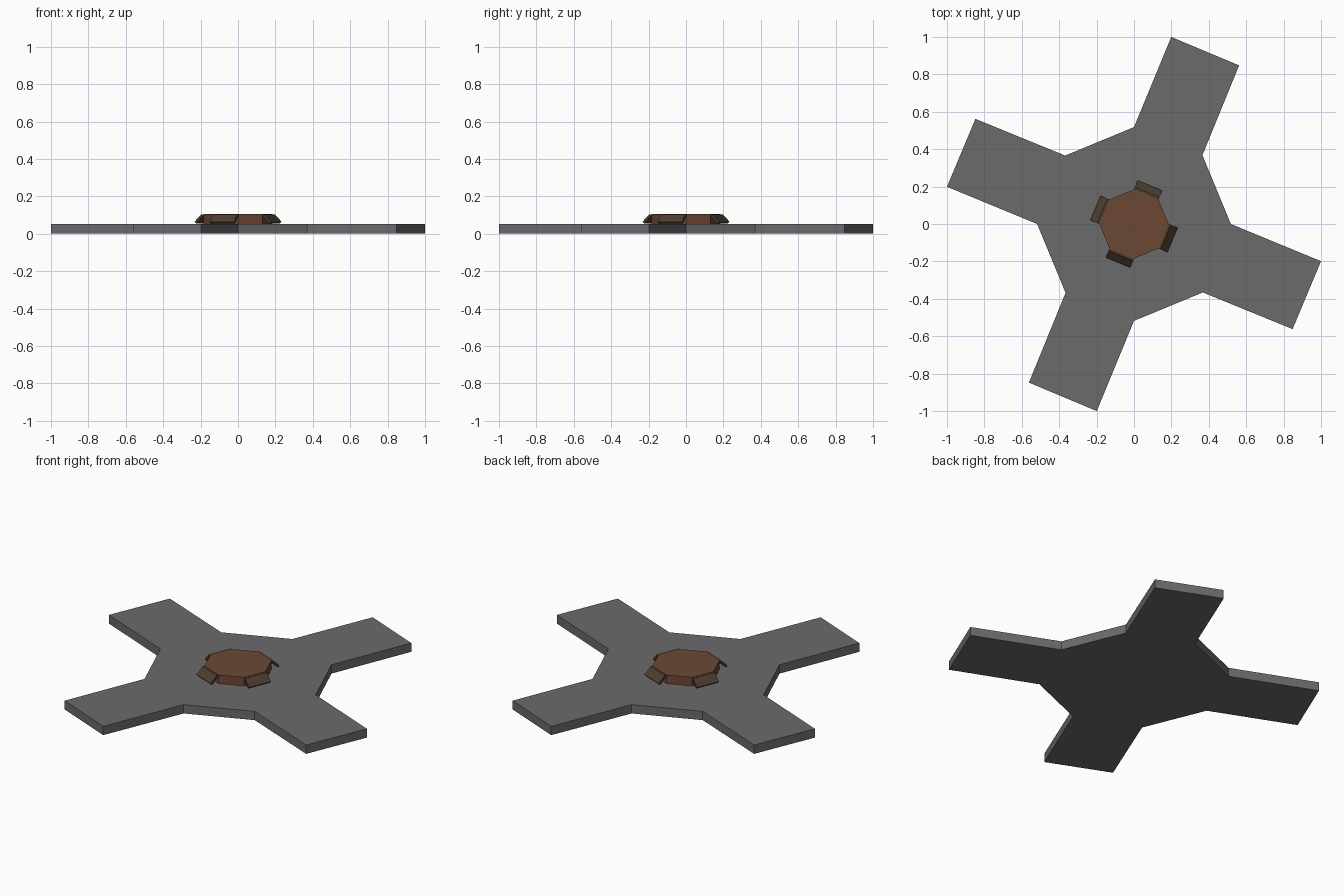
import bpy, bmesh, math
from mathutils import Matrix

if "Cube" in bpy.data.objects:
    bpy.data.objects.remove(bpy.data.objects["Cube"])


def material(name, rgb):
    m = bpy.data.materials.new(name)
    m.diffuse_color = (*rgb, 1)
    m.use_nodes = True
    m.node_tree.nodes["Principled BSDF"].inputs["Base Color"].default_value = m.diffuse_color
    return m


GREY = material("stone grey", (0.145, 0.145, 0.149))
RUST = material("rust brown", (0.150, 0.064, 0.036))
DARK = material("dark olive brown", (0.074, 0.047, 0.028))


def prism(name, ring, offset, mat, matrix=Matrix.Identity(4)):
    """Extrude a closed ring of 3D points along offset."""
    bm = bmesh.new()
    face = bm.faces.new([bm.verts.new(p) for p in ring])
    ext = bmesh.ops.extrude_face_region(bm, geom=[face], use_keep_orig=True)
    verts = [g for g in ext["geom"] if isinstance(g, bmesh.types.BMVert)]
    bmesh.ops.translate(bm, verts=verts, vec=offset)
    bmesh.ops.recalc_face_normals(bm, faces=bm.faces)
    bm.transform(matrix)
    me = bpy.data.meshes.new(name)
    bm.to_mesh(me)
    bm.free()
    me.materials.append(mat)
    ob = bpy.data.objects.new(name, me)
    bpy.context.collection.objects.link(ob)
    return ob


# four-armed base plate: one arm outline turned four times
arm = [(0, 0.518), (0.199, 1.0), (0.562, 0.848), (0.366, 0.368)]
outline = []
for i in range(4):
    for x, y in arm:
        for _ in range(i):
            x, y = y, -x
        outline.append((x, y, 0))
prism("base_plate", outline, (0, 0, 0.053), GREY)

# octagonal hub
hub = [(0.185 * math.cos(k * math.pi / 4), 0.185 * math.sin(k * math.pi / 4), 0.05)
       for k in range(8)]
prism("hub", hub, (0, 0, 0.055), RUST)

# sloping flaps on alternate hub sides
profile = [(0.165, 0.104), (0.183, 0.104), (0.223, 0.064), (0.214, 0.055)]
for i in range(4):
    turn = Matrix.Rotation(math.radians(67.5 + 90 * i), 4, 'Z')
    prism(f"flap_{i + 1}", [(r, -0.071, z) for r, z in profile],
          (0, 0.142, 0), DARK, turn)
